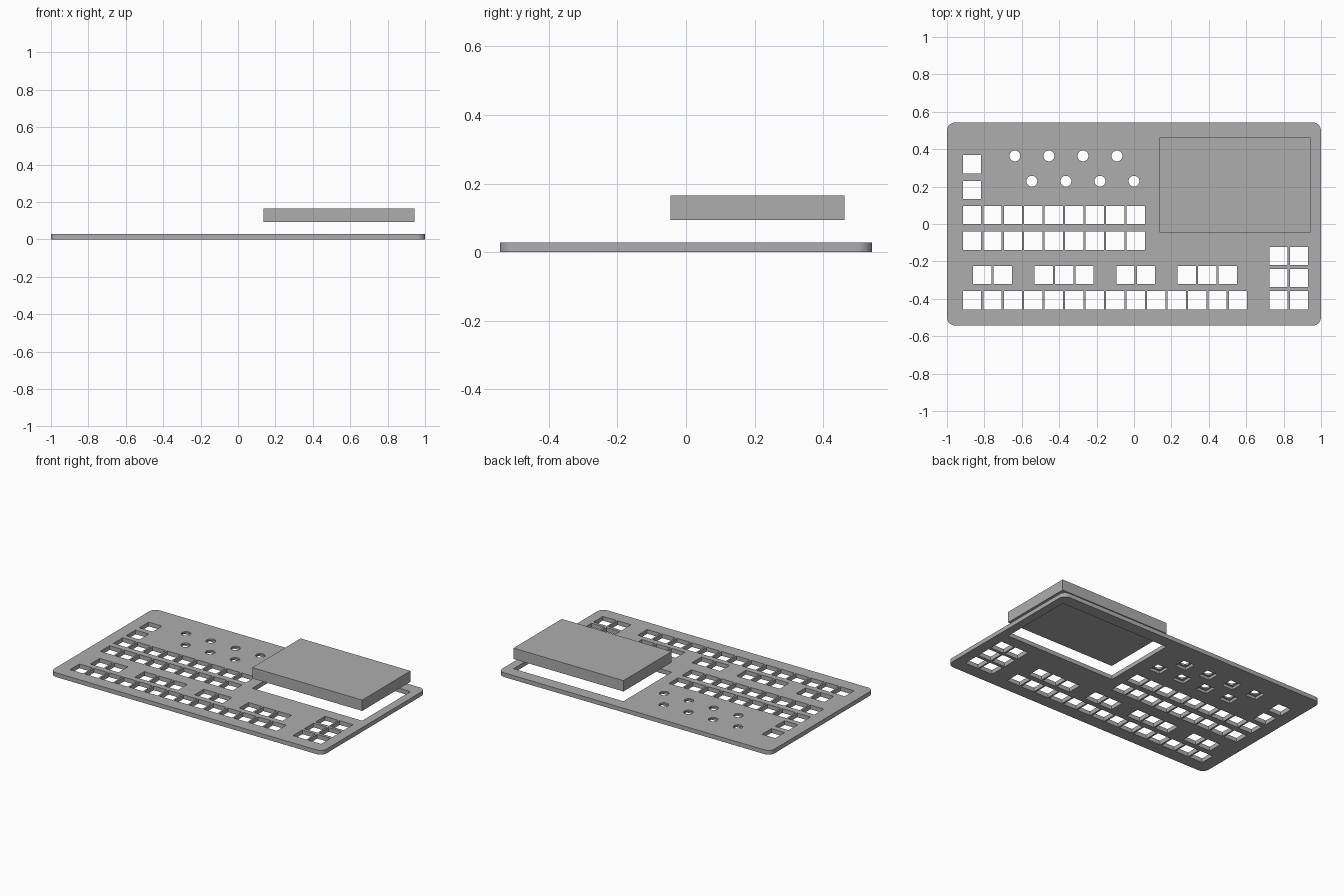
import bpy
import bmesh
from mathutils import Matrix, Vector

cube = bpy.data.objects.get("Cube")
if cube:
    bpy.data.objects.remove(cube, do_unlink=True)

THICK = 0.028
PITCH = 0.1094
KEY = 0.098
LEFT = -0.866
SCREEN = (0.54, 0.209)
SCREEN_SIZE = (0.808, 0.507)

grey = bpy.data.materials.new("panel grey")
grey.use_nodes = True
grey.diffuse_color = (0.42, 0.42, 0.42, 1)
grey.node_tree.nodes["Principled BSDF"].inputs["Base Color"].default_value = grey.diffuse_color


def add_box(bm, center, size):
    mat = Matrix.Translation(Vector(center)) @ Matrix.Diagonal((*size, 1))
    return bmesh.ops.create_cube(bm, size=1, matrix=mat)["verts"]


def add_object(name, bm):
    mesh = bpy.data.meshes.new(name)
    bm.to_mesh(mesh)
    bm.free()
    mesh.materials.append(grey)
    obj = bpy.data.objects.new(name, mesh)
    bpy.context.collection.objects.link(obj)
    return obj


def cut(target, cutter):
    mod = target.modifiers.new(cutter.name, "BOOLEAN")
    mod.operation = "DIFFERENCE"
    mod.solver = "EXACT"
    mod.object = cutter
    bpy.context.view_layer.objects.active = target
    bpy.ops.object.modifier_apply(modifier=mod.name)
    bpy.data.objects.remove(cutter, do_unlink=True)


# Front panel with rounded corners
bm = bmesh.new()
add_box(bm, (0, 0, THICK / 2), (2, 1.086, THICK))
corners = [e for e in bm.edges if abs(e.verts[0].co.z - e.verts[1].co.z) > THICK / 2]
bmesh.ops.bevel(bm, geom=corners, offset=0.045, segments=8, profile=0.5, affect="EDGES")
panel = add_object("front_panel", bm)

# Key positions: step buttons, piano keys, side buttons and number pad
keys = [(LEFT, 0.32), (LEFT, 0.182)]
keys += [(LEFT + i * PITCH, y) for y in (0.048, -0.09) for i in range(9)]
keys += [(LEFT + i * PITCH, -0.408) for i in range(14)]
keys += [(LEFT + (i + 0.5) * PITCH, -0.273) for i in range(13) if i not in (2, 6, 9)]
keys += [(x, y) for x in (0.773, 0.882) for y in (-0.171, -0.289, -0.408)]

# Knob positions: two staggered rows
knobs = [(x0 + i * 0.182, y) for x0, y in ((-0.637, 0.364), (-0.546, 0.229)) for i in range(4)]

# Square pockets behind the knobs
bm = bmesh.new()
for x, y in knobs:
    add_box(bm, (x, y, 0), (0.08, 0.08, 0.036))
cut(panel, add_object("knob_pockets", bm))

# Openings right through the panel
bm = bmesh.new()
for x, y in keys:
    add_box(bm, (x, y, 0), (KEY, KEY, 0.2))
add_box(bm, (*SCREEN, 0), (*SCREEN_SIZE, 0.2))
for x, y in knobs:
    bmesh.ops.create_cone(bm, cap_ends=True, segments=32, radius1=0.029, radius2=0.029,
                          depth=0.2, matrix=Matrix.Translation((x, y, 0)))
cut(panel, add_object("panel_openings", bm))

# Smooth shading on the rounded corners and holes
panel.select_set(True)
bpy.context.view_layer.objects.active = panel
bpy.ops.object.shade_smooth_by_angle()

# Screen block floating above its opening
bm = bmesh.new()
add_box(bm, (*SCREEN, 0.129), (*SCREEN_SIZE, 0.072))
add_object("screen_block", bm)
